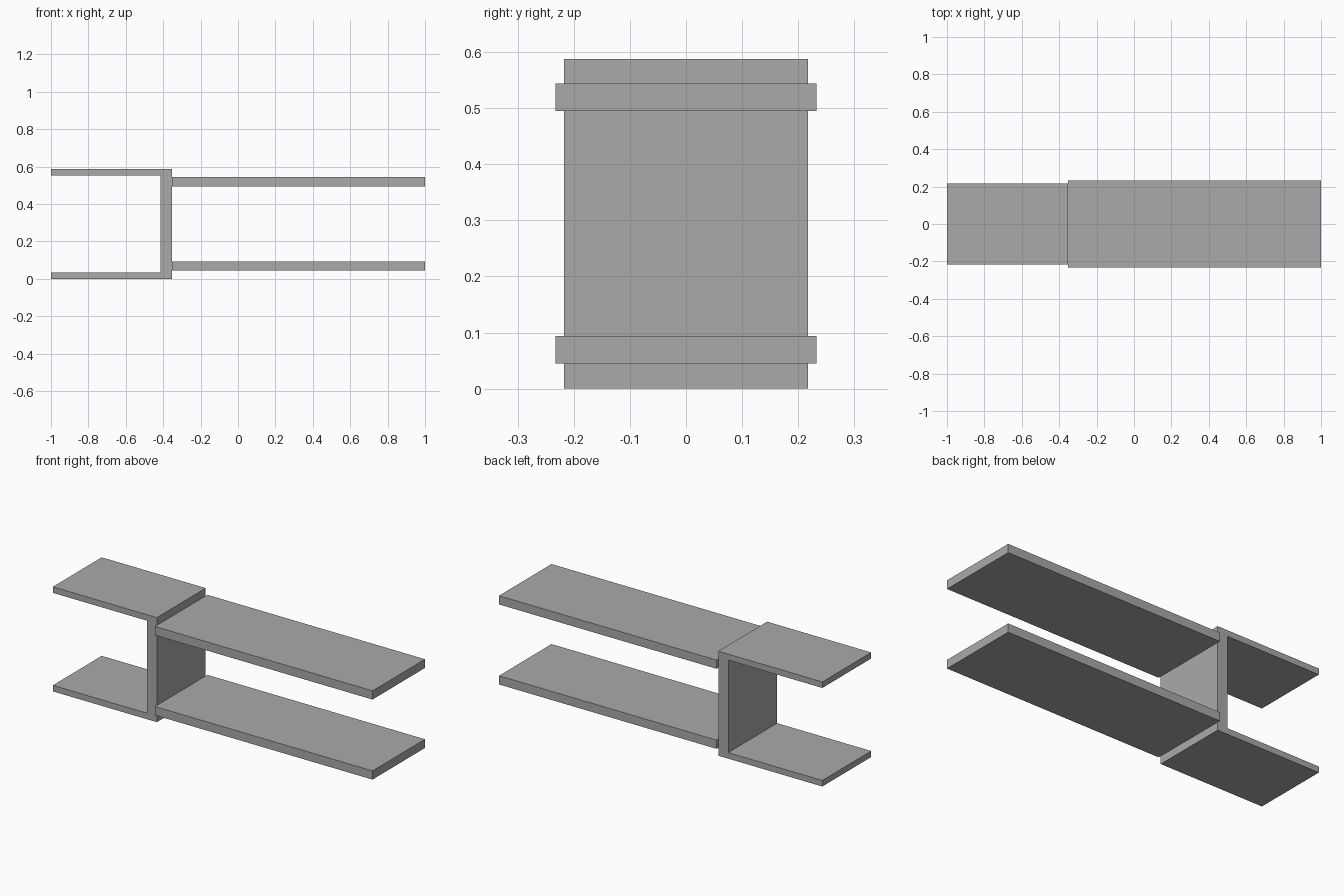
import bpy
import bmesh
from mathutils import Vector

default_cube = bpy.data.objects.get("Cube")
if default_cube:
    bpy.data.objects.remove(default_cube, do_unlink=True)

# Single grey finish
grey = bpy.data.materials.new("plain_grey")
grey.use_nodes = True
colour = (0.40, 0.40, 0.40, 1.0)
grey.diffuse_color = colour
grey.node_tree.nodes["Principled BSDF"].inputs["Base Color"].default_value = colour


def extrude_profile(name, profile, half_depth):
    """Extrude an XZ outline symmetrically along Y."""
    bm = bmesh.new()
    face = bm.faces.new([bm.verts.new((x, -half_depth, z)) for x, z in profile])
    result = bmesh.ops.extrude_face_region(bm, geom=[face])
    moved = [v for v in result["geom"] if isinstance(v, bmesh.types.BMVert)]
    bmesh.ops.translate(bm, verts=moved, vec=Vector((0, 2 * half_depth, 0)))
    bmesh.ops.recalc_face_normals(bm, faces=bm.faces)
    mesh = bpy.data.meshes.new(name)
    bm.to_mesh(mesh)
    bm.free()
    mesh.materials.append(grey)
    obj = bpy.data.objects.new(name, mesh)
    bpy.context.collection.objects.link(obj)
    return obj


left, right = 1.0, -1.0
web_outer, web_inner = -0.353, -0.415
height, flange = 0.588, 0.034

# C-shaped channel, open towards -x
extrude_profile("channel_bracket", [
    (right, 0), (web_outer, 0), (web_outer, height), (right, height),
    (right, height - flange), (web_inner, height - flange),
    (web_inner, flange), (right, flange),
], 0.217)

# Two long planks butted against the channel web
plank = 0.049
for name, z in (("lower_plank", 0.045), ("upper_plank", 0.495)):
    extrude_profile(name, [
        (web_outer, z), (left, z), (left, z + plank), (web_outer, z + plank),
    ], 0.233)
